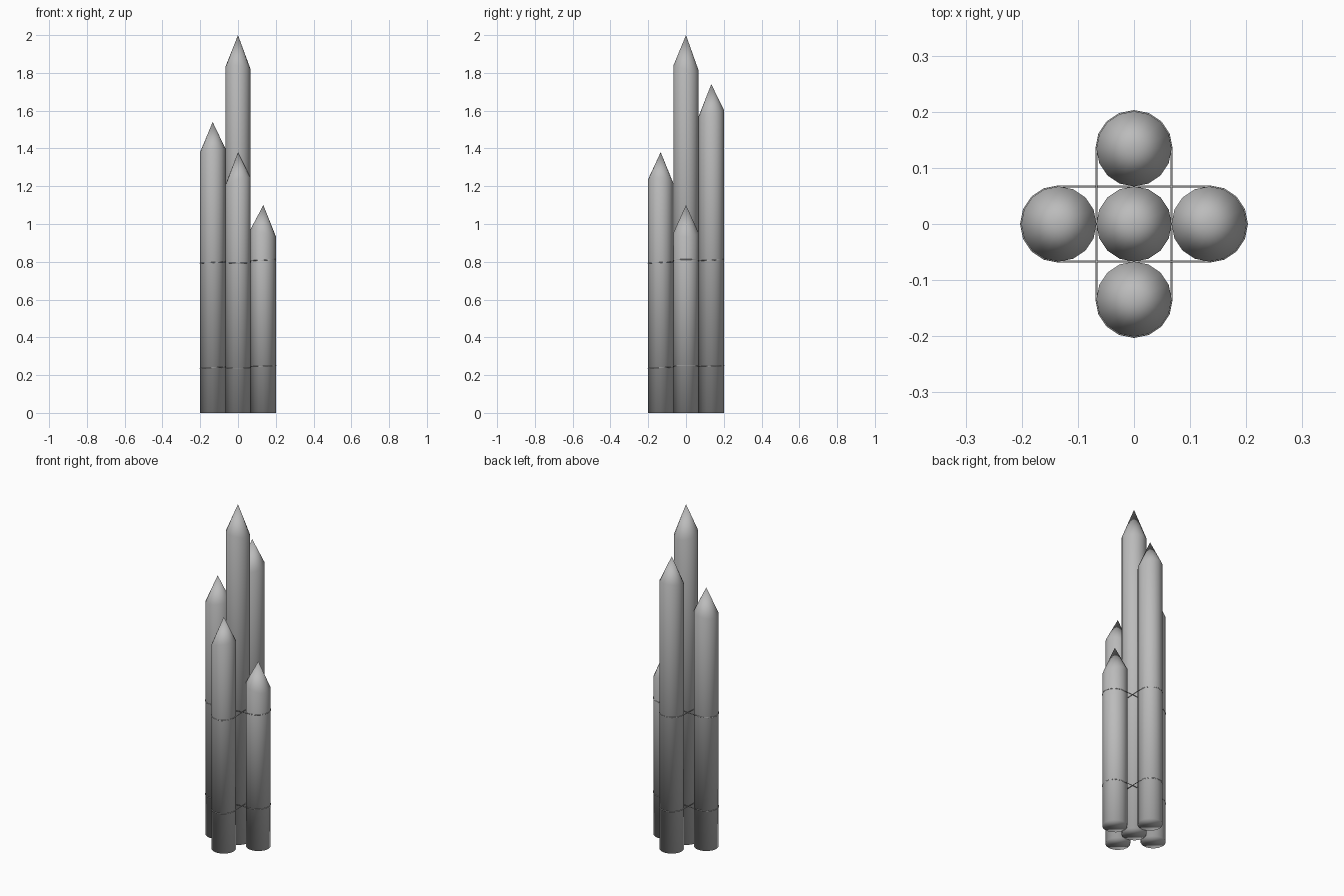
import bpy, bmesh, math

cube = bpy.data.objects.get("Cube")
if cube:
    bpy.data.objects.remove(cube, do_unlink=True)

SIDES = 16
RADIUS = 0.067
SPACING = 0.134

grey = bpy.data.materials.new("plain grey")
grey.use_nodes = True
grey.diffuse_color = (0.5, 0.5, 0.5, 1)
grey.node_tree.nodes["Principled BSDF"].inputs["Base Color"].default_value = (0.5, 0.5, 0.5, 1)


def add_object(name, data):
    obj = bpy.data.objects.new(name, data)
    bpy.context.collection.objects.link(obj)
    data.materials.append(grey)
    return obj


def stake(name, x, y, shoulder, tip, tilt_x, tilt_y):
    """Round post with a pointed top; the shoulder ring is cut slightly askew."""
    bm = bmesh.new()
    bmesh.ops.create_cone(bm, cap_ends=True, segments=SIDES, radius1=RADIUS,
                          radius2=RADIUS, depth=shoulder)
    for v in bm.verts:
        if v.co.z > 0:
            v.co.z += (tilt_x * v.co.x + tilt_y * v.co.y) / RADIUS
        v.co.z += shoulder / 2
    # Raise the point from the upper cap
    cap = max(bm.faces, key=lambda f: f.calc_center_median().z)
    point = bmesh.ops.poke(bm, faces=[cap])["verts"][0]
    point.co.z = tip
    for f in bm.faces:
        f.smooth = True
    mesh = bpy.data.meshes.new(name)
    bm.to_mesh(mesh)
    bm.free()
    add_object(name, mesh).location = (x, y, 0)


def binding(name, z_low, z_high, angle):
    """Thin wire loop round three posts in a row, rising towards one end."""
    curve = bpy.data.curves.new(name, "CURVE")
    curve.dimensions = "3D"
    curve.bevel_depth = 0.002
    curve.bevel_resolution = 1
    half = SIDES // 2
    path = []
    for end in (1, -1):
        for i in range(half + 1):
            a = math.pi * (i / half - 0.5)
            x = end * (SPACING + RADIUS * math.cos(a))
            y = end * RADIUS * math.sin(a)
            z = z_low + (z_high - z_low) * (x / (SPACING + RADIUS) + 1) / 2
            path.append((x, y, z))
    spline = curve.splines.new("POLY")
    spline.points.add(len(path) - 1)
    for p, co in zip(spline.points, path):
        p.co = (*co, 1)
    spline.use_cyclic_u = True
    add_object(name, curve).rotation_euler.z = angle


# Five stakes in a cross
stake("center_stake", 0, 0, 1.825, 2.0, -0.007, -0.013)
stake("right_stake", -SPACING, 0, 1.39, 1.54, 0.01, 0)
stake("left_stake", SPACING, 0, 0.953, 1.10, -0.02, 0)
stake("front_stake", 0, -SPACING, 1.226, 1.38, 0.02, -0.01)
stake("back_stake", 0, SPACING, 1.587, 1.74, 0, 0.016)

# Two crossed wire loops at each of two heights
for label, low, high in (("lower", 0.237, 0.25), ("upper", 0.793, 0.812)):
    binding(label + "_sideways_wire", low, high, 0)
    binding(label + "_lengthwise_wire", low, high, math.pi / 2)
